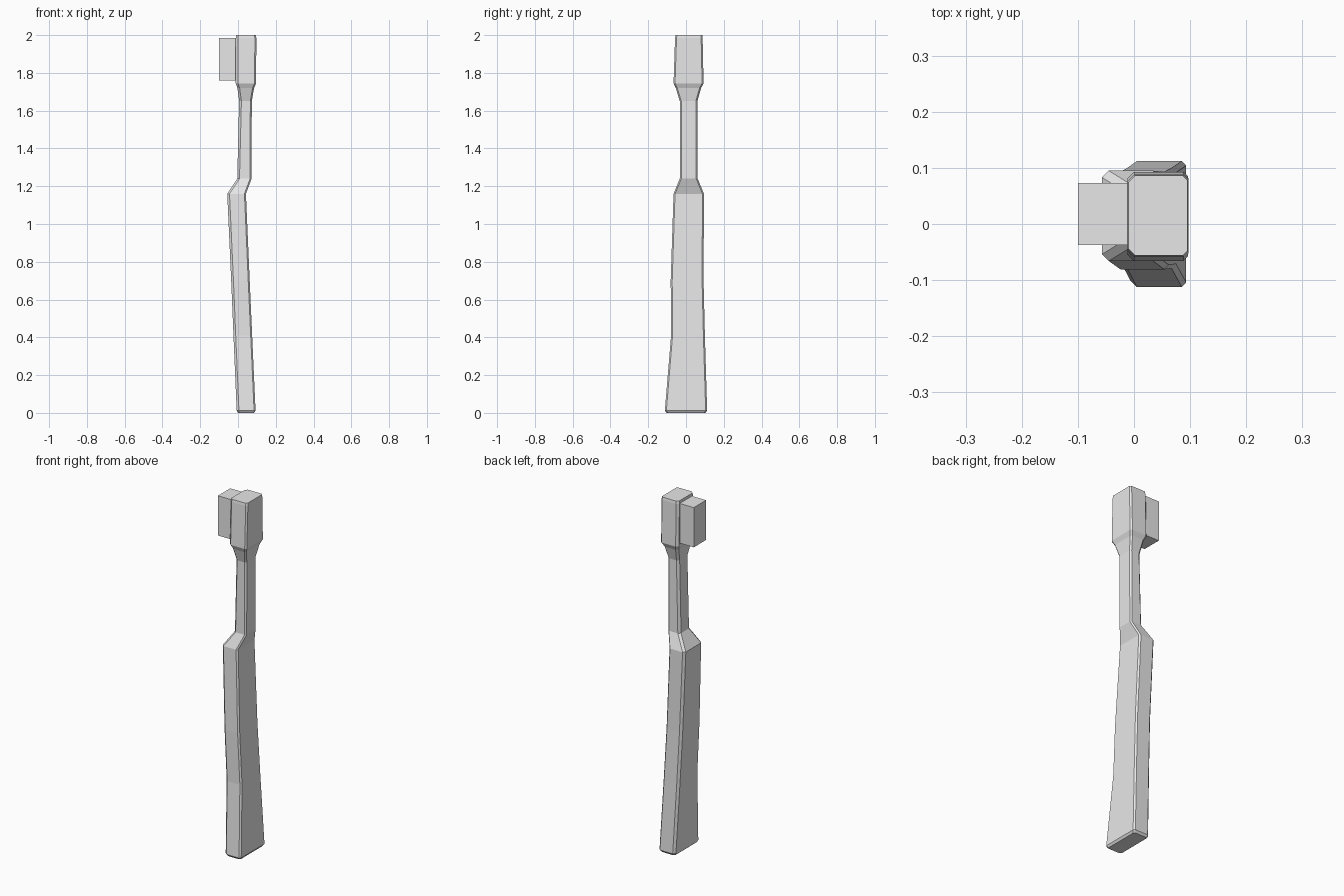
import bpy
import bmesh

cube = bpy.data.objects.get("Cube")
if cube:
    bpy.data.objects.remove(cube, do_unlink=True)

grey = bpy.data.materials.new("light grey")
grey.use_nodes = True
grey.diffuse_color = (0.8, 0.8, 0.8, 1)
grey.node_tree.nodes["Principled BSDF"].inputs["Base Color"].default_value = (0.8, 0.8, 0.8, 1)


def ring(bm, z, x0, x1, y0, y1, inner, outer):
    """Rectangle with chamfered corners: inner on the bristle side, outer on the back."""
    a, b = inner, outer
    outline = [(x0 + a, y0), (x1 - b, y0), (x1, y0 + b), (x1, y1 - b),
               (x1 - b, y1), (x0 + a, y1), (x0, y1 - a), (x0, y0 + a)]
    return [bm.verts.new((x, y, z)) for x, y in outline]


def loft(name, sections, inner, outer):
    bm = bmesh.new()
    rings = [ring(bm, *s, inner, outer) for s in sections]
    for low, high in zip(rings, rings[1:]):
        for i in range(len(low)):
            j = (i + 1) % len(low)
            bm.faces.new((low[i], low[j], high[j], high[i]))
    bm.faces.new(rings[0][::-1])
    bm.faces.new(rings[-1])
    return finish(name, bm)


def finish(name, bm):
    bmesh.ops.recalc_face_normals(bm, faces=bm.faces)
    mesh = bpy.data.meshes.new(name)
    bm.to_mesh(mesh)
    bm.free()
    mesh.materials.append(grey)
    obj = bpy.data.objects.new(name, mesh)
    bpy.context.collection.objects.link(obj)
    return obj


# Handle, neck and head in one body: z, x range, y range
loft("brush_body", [
    (0.0, 0.0, 0.085, -0.103, 0.103),
    (0.012, -0.007, 0.093, -0.112, 0.112),
    (0.41, -0.024, 0.075, -0.079, 0.1),
    (0.7, -0.036, 0.062, -0.081, 0.093),
    (1.16, -0.057, 0.042, -0.066, 0.095),
    (1.24, -0.004, 0.072, -0.033, 0.062),
    (1.65, 0.006, 0.073, -0.033, 0.06),
    (1.72, -0.003, 0.085, -0.054, 0.08),
    (1.745, -0.012, 0.096, -0.066, 0.093),
    (1.985, -0.012, 0.097, -0.058, 0.088),
    (2.0, -0.01, 0.095, -0.056, 0.086),
], 0.012, 0.008)

# Bristle block, rooted in the head
bm = bmesh.new()
bmesh.ops.create_cube(bm, size=1)
bmesh.ops.scale(bm, vec=(0.1, 0.11, 0.225), verts=bm.verts)
bmesh.ops.translate(bm, vec=(-0.05, 0.018, 1.873), verts=bm.verts)
finish("bristles", bm)
